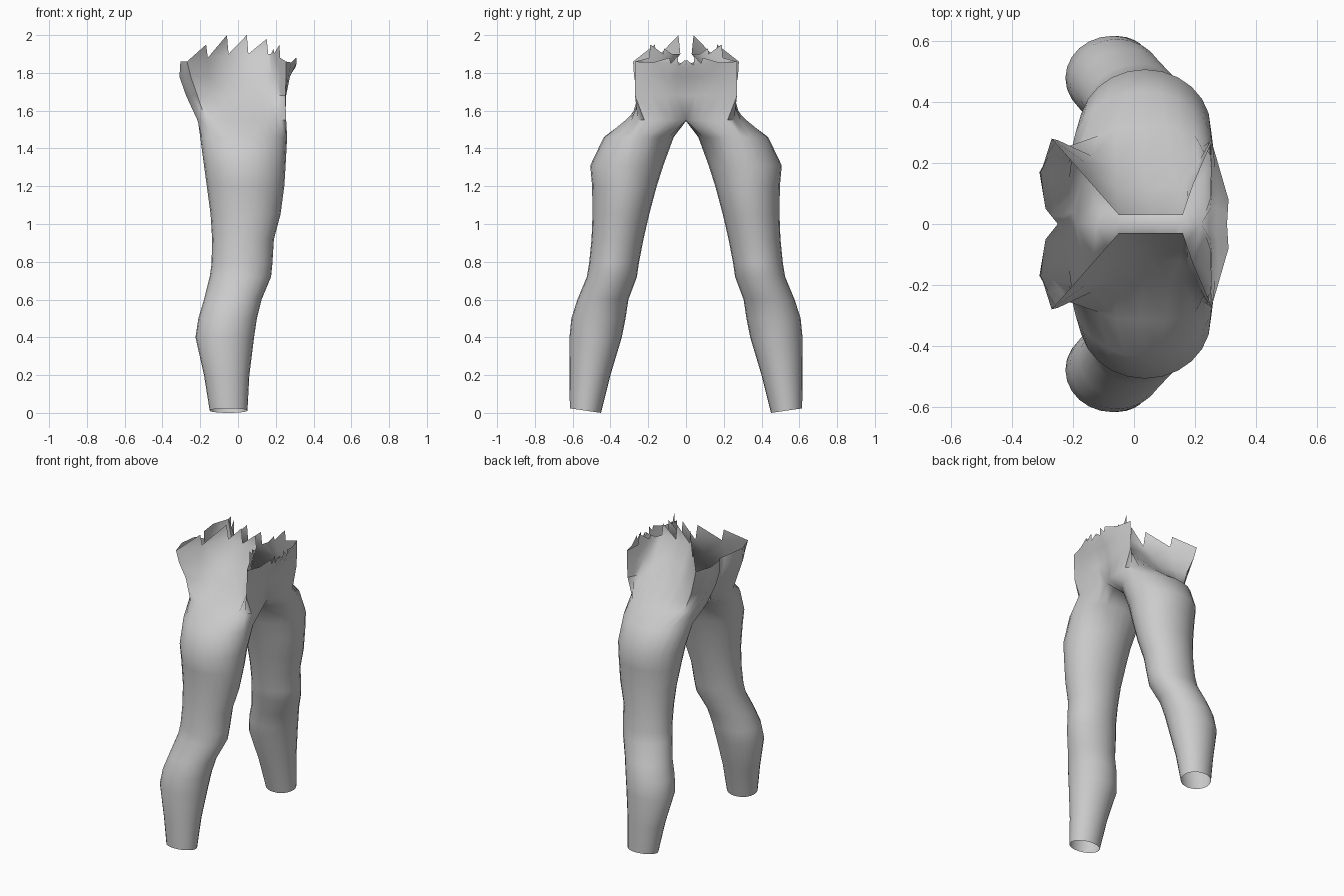
import bpy, bmesh
from math import sin, cos, pi

if "Cube" in bpy.data.objects:
    bpy.data.objects.remove(bpy.data.objects["Cube"])

N = 24  # points around one leg

# leg sections: z, x back, x front, y inner, y outer
LEG = [
    (0.012, -.15, .05, .45, .615), (.2, -.18, .06, .40, .617),
    (.4, -.225, .085, .34, .617), (.5, -.21, .10, .32, .607),
    (.6, -.18, .125, .305, .575), (.72, -.15, .175, .26, .525),
    (.79, -.14, .182, .25, .513), (.92, -.137, .19, .225, .50),
    (1.05, -.145, .225, .195, .495), (1.2, -.165, .245, .155, .497),
    (1.31, -.18, .252, .12, .507), (1.46, -.20, .26, .065, .435),
]
# half outlines of the hips, from front centre round the side to back centre
HIP = [(.22, 0), (.25, .08), (.255, .22), (.20, .29), (.10, .32),
       (-.06, .31), (-.17, .27), (-.215, .20), (-.21, .08), (-.19, 0)]
MID = [(.245, 0), (.255, .10), (.25, .27), (.21, .20), (.12, .19),
       (-.06, .19), (-.215, .255), (-.275, .17), (-.26, .05), (-.22, 0)]
HIGH = [(.27, 0), (.275, .10), (.255, .27), (.205, .16), (.15, .12),
        (-.06, .12), (-.25, .275), (-.31, .17), (-.29, .05), (-.24, 0)]
TOP = [(.305, 0, 1.83), (.31, .08, 1.85), (.255, .27, 1.86), (.19, .12, 1.9),
       (.16, .03, 1.9), (-.05, .03, 1.9), (-.27, .28, 1.86),
       (-.305, .17, 1.86), (-.29, .05, 1.86), (-.25, 0, 1.84)]
# torn edge: top edge index -> tip height
SPIKES = {0: 1.87, 1: 1.89, 2: 1.88, 5: 1.95, 6: 1.93, 8: 1.98,
          9: 2.0, 10: 2.0, 11: 1.95}


def halve(points, z=None):
    """Add z and a midpoint between each pair of outline points."""
    pts = [p if z is None else (*p, z) for p in points]
    out = [pts[0]]
    for a, b in zip(pts, pts[1:]):
        out += [tuple((i + j) / 2 for i, j in zip(a, b)), b]
    return out


def bridge(bm, lower, upper, closed):
    n = len(lower)
    for i in range(n if closed else n - 1):
        j = (i + 1) % n
        bm.faces.new((lower[i], lower[j], upper[j], upper[i]))


bm = bmesh.new()

# leg tube; ring index 0 is the inner front, so 0..18 run round the outside
rings = []
for z, xb, xf, yi, yo in LEG:
    ring = []
    for k in range(N):
        a = 2 * pi * (k - 3) / N
        tilt = .012 * sin(a) if z < .1 else 0
        ring.append(bm.verts.new(((xb + xf) / 2 + (xf - xb) / 2 * cos(a),
                                  (yi + yo) / 2 + (yo - yi) / 2 * sin(a),
                                  z + tilt)))
    rings.append(ring)

# crotch ring: hip outline outside, centre seam inside
outer = halve(HIP, 1.55)
seam = [(-.19 + .41 * i / 6, 0, 1.545) for i in range(1, 6)]
rings.append([bm.verts.new(p) for p in outer + seam])
for lo, up in zip(rings, rings[1:]):
    bridge(bm, lo, up, True)

# pinched hips up to the waist
last = rings[-1][:19]
for outline in (halve(MID, 1.68), halve(HIGH, 1.78), halve(TOP)):
    ring = [bm.verts.new(p) for p in outline]
    bridge(bm, last, ring, False)
    last = ring

# jagged waist edge
for i, tip in SPIKES.items():
    a, b = last[i], last[i + 1]
    p = a.co.lerp(b.co, .08)
    bm.faces.new((a, b, bm.verts.new((p.x, p.y, tip))))

bmesh.ops.recalc_face_normals(bm, faces=bm.faces)
mesh = bpy.data.meshes.new("trousers")
bm.to_mesh(mesh)
bm.free()
trousers = bpy.data.objects.new("trousers", mesh)
bpy.context.collection.objects.link(trousers)

# second leg and other half of the hips
mirror = trousers.modifiers.new("other_side", 'MIRROR')
mirror.use_axis = (False, True, False)
mirror.merge_threshold = .001

bpy.context.view_layer.objects.active = trousers
trousers.select_set(True)
bpy.ops.object.shade_smooth_by_angle(angle=pi / 3)
